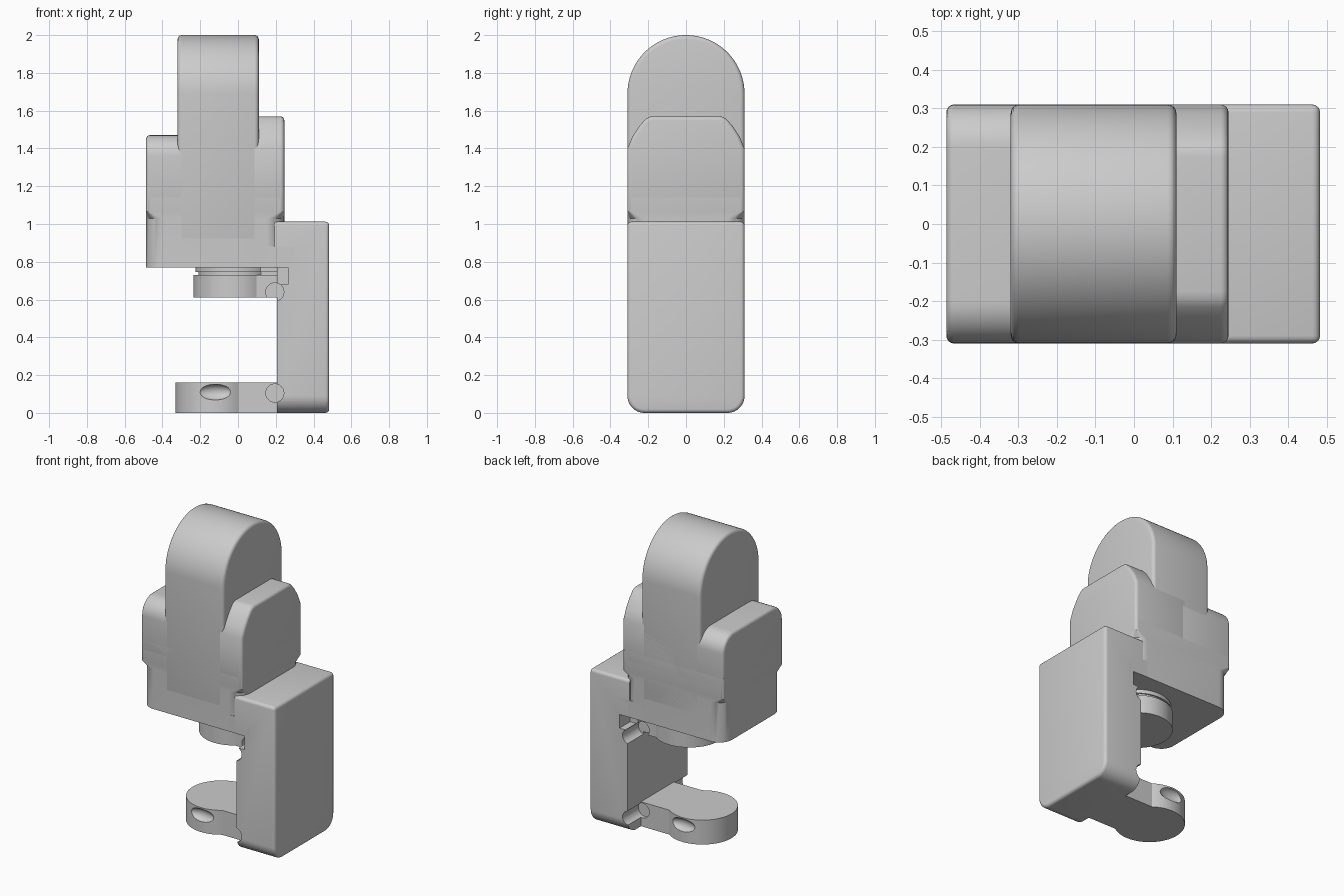
import bpy
import bmesh
from math import sin, cos, radians, asin, degrees
from mathutils import Vector

cube = bpy.data.objects.get("Cube")
if cube:
    bpy.data.objects.remove(cube, do_unlink=True)

grey = bpy.data.materials.new("plain grey")
grey.use_nodes = True
colour = (0.6, 0.6, 0.6, 1)
grey.diffuse_color = colour
grey.node_tree.nodes["Principled BSDF"].inputs["Base Color"].default_value = colour
HALF = 0.31  # half depth of the whole model


def arc(cx, cy, r, start, end, steps):
    angles = [radians(start + (end - start) * i / steps) for i in range(steps + 1)]
    return [(cx + r * cos(a), cy + r * sin(a)) for a in angles]


def loft(name, rings):
    """Skin a stack of matching closed rings and cap both ends."""
    bm = bmesh.new()
    loops = [[bm.verts.new(p) for p in ring] for ring in rings]
    n = len(loops[0])
    for low, high in zip(loops, loops[1:]):
        for i in range(n):
            j = (i + 1) % n
            bm.faces.new((low[i], low[j], high[j], high[i]))
    bm.faces.new(loops[0][::-1])
    bm.faces.new(loops[-1])
    bmesh.ops.recalc_face_normals(bm, faces=bm.faces)
    mesh = bpy.data.meshes.new(name)
    bm.to_mesh(mesh)
    bm.free()
    mesh.materials.append(grey)
    obj = bpy.data.objects.new(name, mesh)
    bpy.context.collection.objects.link(obj)
    return obj


def extrude_x(name, profile, x0, x1):
    return loft(name, [[(x, y, z) for y, z in profile] for x in (x0, x1)])


def extrude_y(name, profile, y0, y1):
    return loft(name, [[(x, y, z) for x, z in profile] for y in (y0, y1)])


def extrude_z(name, profile, z0, z1):
    return loft(name, [[(x, y, z) for x, y in profile] for z in (z0, z1)])


def rect(a0, a1, b0, b1):
    return [(a0, b0), (a1, b0), (a1, b1), (a0, b1)]


def apply(obj, kind, **settings):
    mod = obj.modifiers.new(kind.title(), kind)
    for key, value in settings.items():
        setattr(mod, key, value)
    bpy.context.view_layer.objects.active = obj
    bpy.ops.object.modifier_apply(modifier=mod.name)


def bevel(obj, width):
    apply(obj, "BEVEL", width=width, segments=4, limit_method="ANGLE",
          angle_limit=radians(35))


def cut(obj, cutter):
    apply(obj, "BOOLEAN", operation="DIFFERENCE", solver="EXACT", object=cutter)
    bpy.data.objects.remove(cutter, do_unlink=True)


def smooth(obj):
    bpy.ops.object.select_all(action="DESELECT")
    obj.select_set(True)
    bpy.context.view_layer.objects.active = obj
    bpy.ops.object.shade_smooth_by_angle(angle=radians(30))


def mirrored(half):
    return half + [(-y, z) for y, z in reversed(half)]


# Tall arched head
head = extrude_x("arched_head", [(-HALF, 0.9), (HALF, 0.9)]
                 + arc(0, 2 - HALF, HALF, 0, 180, 48), -0.32, 0.11)
bevel(head, 0.022)

# Shoulders either side of the head, with curved top corners
right_half = [(HALF, 1.12), (HALF, 1.40), (0.285, 1.46), (0.25, 1.515),
              (0.215, 1.555), (0.195, 1.567), (0.175, 1.57)]
left_half = [(HALF, 1.12)] + arc(HALF - 0.11, 1.36, 0.11, 0, 90, 10)
shoulders = [extrude_x("high_shoulder", mirrored(right_half), -0.15, 0.245),
             extrude_x("low_shoulder", mirrored(left_half), -0.487, -0.1)]
for part in shoulders:
    bevel(part, 0.02)


# Body base: rounded corners flaring out to square ones
def rounded_ring(z, r):
    x0, x1 = -0.487, 0.245
    corners = [(x1 - r, HALF - r, 0), (x0 + r, HALF - r, 90),
               (x0 + r, r - HALF, 180), (x1 - r, r - HALF, 270)]
    return [(x, y, z) for cx, cy, a in corners for x, y in arc(cx, cy, r, a, a + 90, 8)]


base = loft("body_base", [rounded_ring(0.77, 0.09), rounded_ring(1.03, 0.09),
                          rounded_ring(1.065, 0.02), rounded_ring(1.2, 0.02)])
bridge = extrude_z("body_bridge", rect(0.1, 0.3, -HALF, HALF), 0.77, 0.88)

# Upright leg with rounded feet corners
r = 0.09
leg = extrude_x("upright_leg", arc(HALF - r, r, r, -90, 0, 10)
                + [(HALF, 1.012), (-HALF, 1.012)]
                + arc(r - HALF, r, r, 180, 270, 10), 0.1, 0.483)
bevel(leg, 0.02)
cut(leg, extrude_y("upper_trim", rect(0, 0.192, 0.7, 1.1), -1, 1))
cut(leg, extrude_y("lower_trim", rect(0, 0.207, -0.1, 0.77), -1, 1))


# Keyhole shaped pads: round end plus straight neck into the leg
def keyhole(cx, radius, neck):
    a = degrees(asin(neck / radius))
    return [(0.26, neck)] + arc(cx, 0, radius, a, 360 - a, 48) + [(0.26, -neck)]


lower_pad = extrude_z("lower_pad", keyhole(-0.12, 0.21, 0.17), 0, 0.16)
upper_pad = extrude_z("upper_pad", keyhole(-0.025, 0.21, 0.17), 0.61, 0.73)
collar = extrude_z("pad_collar", keyhole(-0.02, 0.205, 0.15), 0.745, 0.78)
stem = extrude_z("pad_stem", keyhole(-0.015, 0.195, 0.14), 0.72, 0.75)

# Finger dents on the lower pad and relief notches at the pad roots
for side in (-1, 1):
    bpy.ops.mesh.primitive_uv_sphere_add(segments=32, ring_count=16, radius=1,
                                         location=(-0.12, side * 0.215, 0.11))
    dent = bpy.context.object
    dent.scale = (0.095, 0.04, 0.042)
    cut(lower_pad, dent)
    for pad, z in ((lower_pad, 0.105), (upper_pad, 0.64)):
        for target in (pad, leg):
            notch = extrude_y("relief_notch", arc(0.195, z, 0.048, 0, 345, 23),
                              side * 0.145, side * 0.5)
            cut(target, notch)
    cut(leg, extrude_y("joint_slot", rect(0.15, 0.265, 0.68, 0.769),
                       side * 0.2, side * 0.5))

for part in [head, base, bridge, leg, lower_pad, upper_pad, collar, stem] + shoulders:
    smooth(part)
